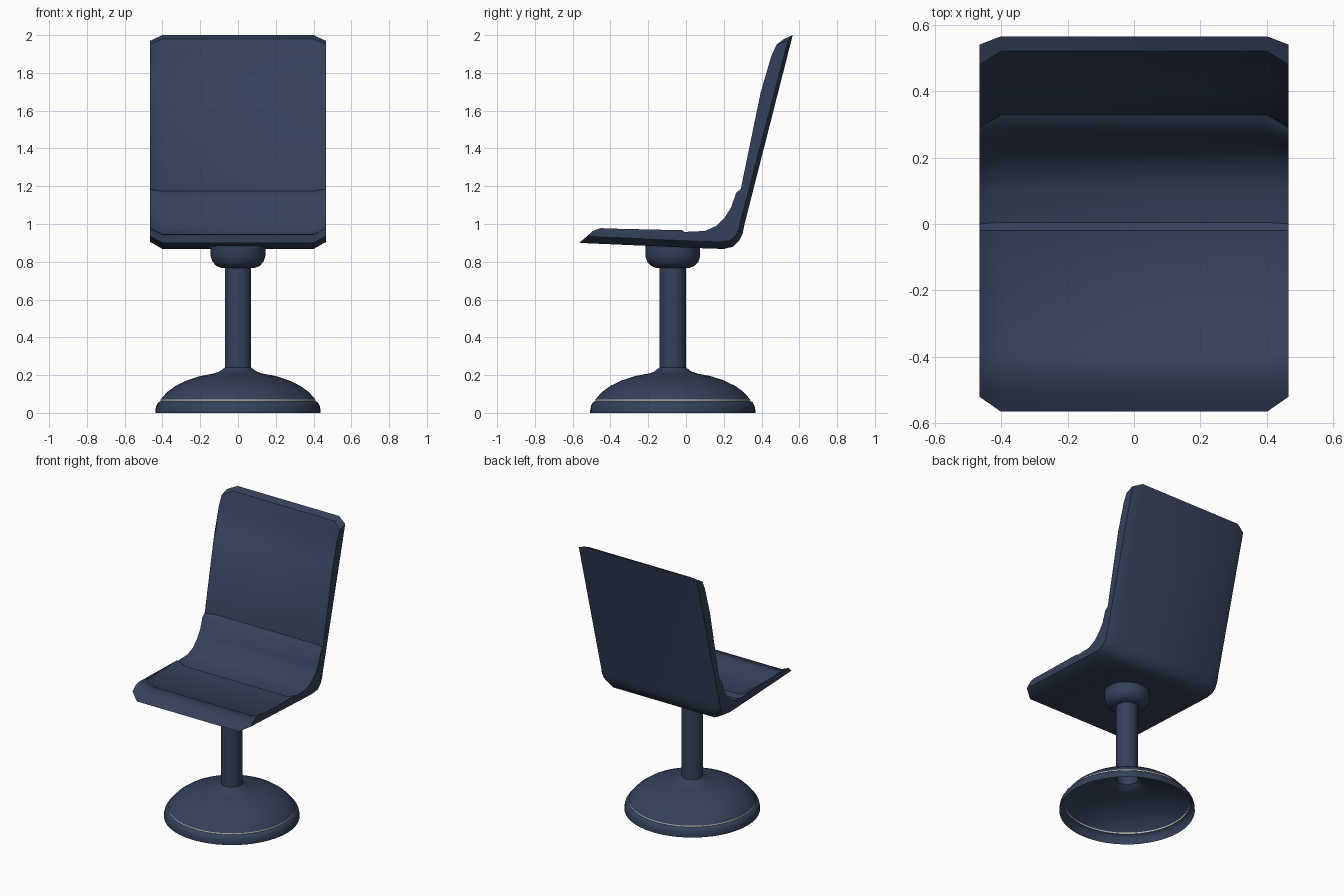
import bpy, bmesh, math

if "Cube" in bpy.data.objects:
    bpy.data.objects.remove(bpy.data.objects["Cube"])


def material(name, color):
    m = bpy.data.materials.new(name)
    m.diffuse_color = color
    m.use_nodes = True
    m.node_tree.nodes["Principled BSDF"].inputs["Base Color"].default_value = m.diffuse_color
    return m


NAVY = material("navy", (0.035, 0.053, 0.105, 1))
TRIM = material("pale_trim", (0.62, 0.59, 0.53, 1))


def finish(name, bm, mat, angle=35):
    bmesh.ops.recalc_face_normals(bm, faces=bm.faces)
    me = bpy.data.meshes.new(name)
    bm.to_mesh(me)
    bm.free()
    me.materials.append(mat)
    ob = bpy.data.objects.new(name, me)
    bpy.context.collection.objects.link(ob)
    bpy.ops.object.select_all(action='DESELECT')
    ob.select_set(True)
    bpy.context.view_layer.objects.active = ob
    bpy.ops.object.shade_smooth_by_angle(angle=math.radians(angle))
    return ob


def revolve(name, profile, mat, segments=48, y=-0.07):
    """Surface of revolution from (radius, z) points."""
    bm = bmesh.new()
    rings = []
    for r, z in profile:
        rings.append([bm.verts.new((r * math.cos(a), y + r * math.sin(a), z))
                      for a in (2 * math.pi * i / segments for i in range(segments))])
    for lo, hi in zip(rings, rings[1:]):
        for i in range(segments):
            j = (i + 1) % segments
            bm.faces.new((lo[i], lo[j], hi[j], hi[i]))
    return finish(name, bm, mat)


# Seat shell: (y, z) outline across the middle, with overlapping panel steps
middle = [(-.565, .90), (-.51, .925), (-.46, .945), (-.40, .947), (-.37, .918),
          (-.02, .942), (.005, .92), (.10, .928), (.16, .95), (.21, .995),
          (.25, 1.06), (.28, 1.15), (.328, 1.175), (.42, 1.705), (.45, 1.73),
          (.49, 1.91), (.52, 1.98), (.565, 2.0),
          (.31, 1.0), (.30, .95), (.28, .91), (.25, .88), (.20, .868), (.10, .871)]
# Matching outline at the chamfered side edges
edge = [(-.52, .935), (-.49, .965), (-.45, .978), (-.37, .975), (-.345, .957),
        (-.02, .967), (0, .952), (.10, .963), (.16, .99), (.205, 1.035),
        (.24, 1.09), (.265, 1.165), (.29, 1.185), (.395, 1.695), (.415, 1.72),
        (.452, 1.89), (.48, 1.95), (.54, 1.97),
        (.29, 1.02), (.28, .975), (.26, .935), (.23, .912), (.18, .905), (.10, .907)]

bm = bmesh.new()
loops = [[bm.verts.new((x, y, z)) for y, z in outline]
         for x, outline in ((-.465, edge), (-.40, middle), (.40, middle), (.465, edge))]
n = len(middle)
for a, b in zip(loops, loops[1:]):
    for i in range(n):
        j = (i + 1) % n
        bm.faces.new((a[i], a[j], b[j], b[i]))
caps = [bm.faces.new(loops[0]), bm.faces.new(loops[-1])]
bmesh.ops.triangulate(bm, faces=caps)
finish("seat_shell", bm, NAVY, 40)

# Pedestal: hollow domed foot, trim band, stem and mounting cup
revolve("foot_rim", [(.437, 0), (.437, .015), (.432, .04), (.422, .056), (.41, .062)], NAVY)
revolve("foot_trim_band", [(.41, .062), (.409, .071)], TRIM)
revolve("foot_dome", [(.409, .071), (.402, .08), (.375, .11), (.33, .143), (.27, .172),
                      (.20, .195), (.13, .208), (.10, .218), (.07, .24)], NAVY)
revolve("stem", [(.07, .235), (.07, .78)], NAVY)
revolve("mounting_cup", [(.0695, .768), (.09, .768), (.115, .778), (.135, .80),
                         (.145, .83), (.145, .89)], NAVY)
